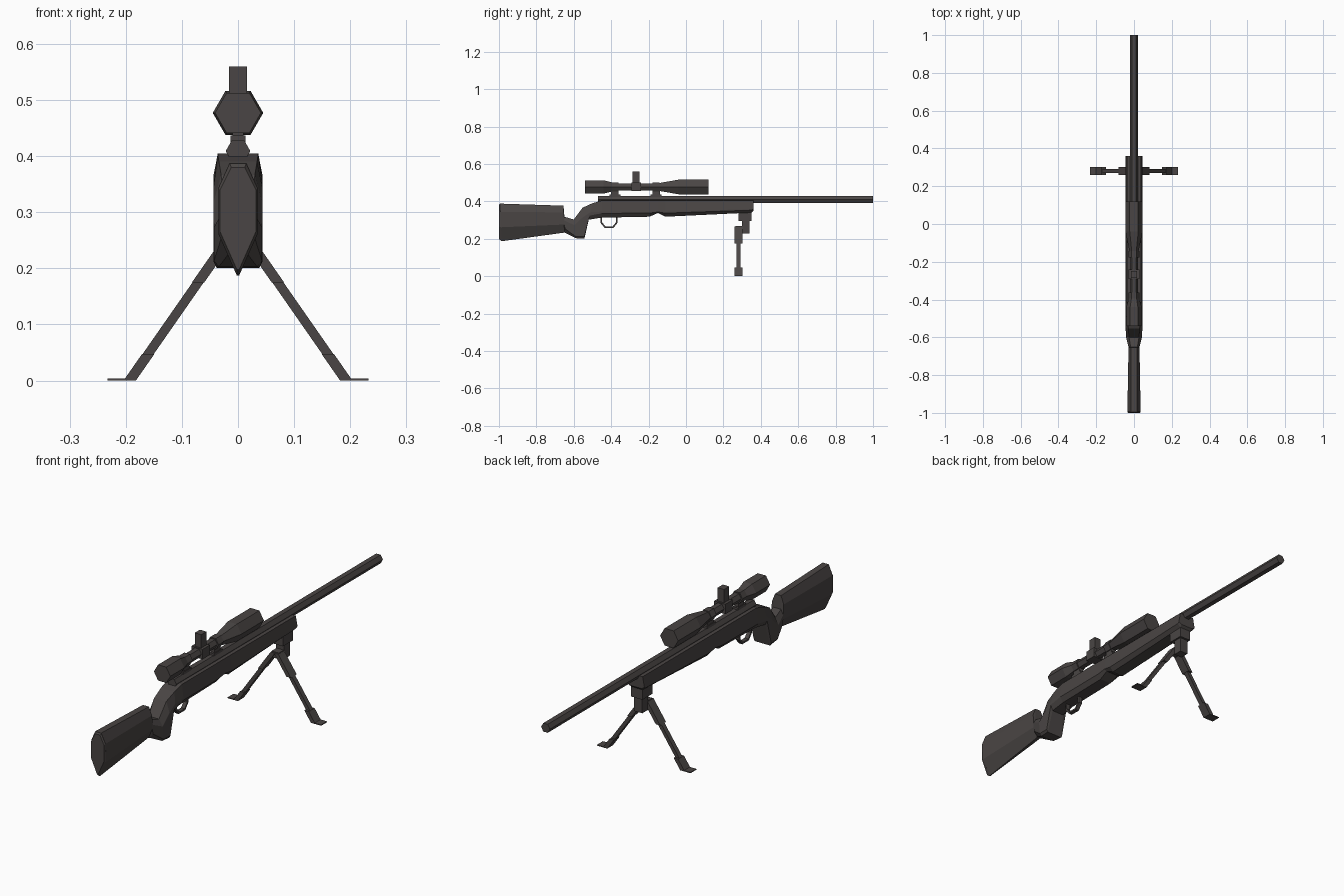
import bpy, bmesh, math
from mathutils import Vector

if "Cube" in bpy.data.objects:
    bpy.data.objects.remove(bpy.data.objects["Cube"])

mat = bpy.data.materials.new("dark gunmetal")
mat.diffuse_color = (0.068, 0.060, 0.058, 1)
mat.use_nodes = True
mat.node_tree.nodes["Principled BSDF"].inputs["Base Color"].default_value = mat.diffuse_color


def finish(name, bm):
    bmesh.ops.recalc_face_normals(bm, faces=bm.faces)
    me = bpy.data.meshes.new(name)
    bm.to_mesh(me)
    bm.free()
    me.materials.append(mat)
    ob = bpy.data.objects.new(name, me)
    bpy.context.collection.objects.link(ob)
    return ob


def loft(name, rings, closed=False):
    """Skin a list of equal-length point rings."""
    bm = bmesh.new()
    vs = [[bm.verts.new(p) for p in r] for r in rings]
    n = len(vs[0])
    pairs = list(zip(vs, vs[1:])) + ([(vs[-1], vs[0])] if closed else [])
    for a, b in pairs:
        for i in range(n):
            j = (i + 1) % n
            bm.faces.new((a[i], a[j], b[j], b[i]))
    if not closed:
        bm.faces.new(vs[0])
        bm.faces.new(vs[-1])
    return finish(name, bm)


def box(name, x0, x1, y0, y1, z0, z1):
    return loft(name, [[(x0, y0, z), (x1, y0, z), (x1, y1, z), (x0, y1, z)] for z in (z0, z1)])


def hex_tube(name, z, stations):
    """Six-sided turned shape along y; stations are (y, radius)."""
    return loft(name, [[(r * math.cos(k * math.pi / 3), y, z + r * math.sin(k * math.pi / 3))
                        for k in range(6)] for y, r in stations])


def section(yt, zt, yb, zb, tw, w, bw, t1, t2):
    """Eight-sided stock section, leaning from its top to its bottom point."""
    half = [(tw, 0), (w, t1), (w, t2), (bw, 1)]
    pts = [(x, yt + (yb - yt) * t, zt + (zb - zt) * t) for x, t in half]
    return pts + [(-x, y, z) for x, y, z in reversed(pts)]


# Stock: butt, grip and fore-end in one skin
loft("stock", [section(*s) for s in (
    (-.995, .388, -.985, .187, .015, .035, .002, .22, .63),
    (-.655, .377, -.65, .233, .015, .029, .008, .25, .70),
    (-.65, .318, -.645, .232, .018, .030, .012, .25, .75),
    (-.60, .303, -.59, .203, .026, .043, .034, .30, .90),
    (-.553, .366, -.543, .201, .030, .044, .038, .30, .93),
    (-.50, .390, -.52, .302, .034, .044, .030, .55, .75),
    (-.45, .405, -.452, .313, .036, .044, .028, .65, .75),
    (-.195, .405, -.195, .318, .036, .044, .028, .70, .78),
    (-.15, .405, -.15, .338, .036, .044, .030, .85, .92),
    (-.11, .405, -.11, .318, .036, .044, .028, .70, .78),
    (.35, .405, .35, .340, .036, .044, .028, .70, .80),
    (.36, .405, .36, .350, .036, .044, .030, .75, .85))])

# Butt pad
loft("butt_pad", [section(-1, .380, -1, .198, .012, .032, .002, .22, .63),
                  section(-.994, .388, -.985, .187, .015, .035, .002, .22, .63)])

# Barrel and receiver
hex_tube("barrel", .409, [(-.47, .022), (1, .022)])

# Scope body and windage knobs
hex_tube("scope", .477, [(-.54, .041), (-.44, .041), (-.375, .022), (-.155, .022),
                         (-.04, .045), (.12, .045)])
box("scope_saddle", -.028, .028, -.292, -.24, .455, .50)
box("elevation_turret", -.016, .016, -.285, -.248, .49, .56)

# Scope rings and mounts
for label, y in (("rear", -.38), ("front", -.16)):
    hex_tube(label + "_scope_ring", .477, [(y - .018, .028), (y + .018, .028)])
    box(label + "_scope_mount", -.010, .010, y - .02, y + .02, .42, .455)
    box(label + "_mount_base", -.013, .013, y - .03, y + .03, .422, .437)

# Trigger guard: a thin band swept along a bent path
path = [(-.457, .325), (-.457, .285), (-.435, .258), (-.388, .258), (-.366, .285), (-.366, .325)]
rings = []
for i, (y, z) in enumerate(path):
    c = Vector((-.4115, .30))
    d = (c - Vector((y, z))).normalized() * .009
    rings.append([(-.009, y, z), (.009, y, z), (.009, y + d.x, z + d.y), (-.009, y + d.x, z + d.y)])
loft("trigger_guard", rings)

# Bipod mount
box("bipod_bracket", -.028, .028, .28, .35, .295, .345)
box("bipod_pivot", -.02, .02, .30, .34, .228, .30)


def leg_part(name, s, z0, z1, hy, hx):
    """Slanted leg segment between two heights, on side s."""
    rings = []
    for z in (z0, z1):
        x = .193 - .697 * z
        rings.append([(s * (x + a), .28 + b, z)
                      for a, b in ((-hx, -hy), (hx, -hy), (hx, hy), (-hx, hy))])
    return loft(name, rings)


# Bipod legs with flat feet
for side, s in (("left", -1), ("right", 1)):
    leg_part(side + "_leg_sleeve", s, .175, .265, .021, .011)
    leg_part(side + "_leg_rod", s, .04, .18, .011, .010)
    leg_part(side + "_leg_shoe", s, .0, .047, .021, .011)
    box(side + "_foot", *sorted((s * .185, s * .233)), .259, .301, 0, .004)
box("leg_hinge", -.018, .018, .265, .305, .24, .268)
